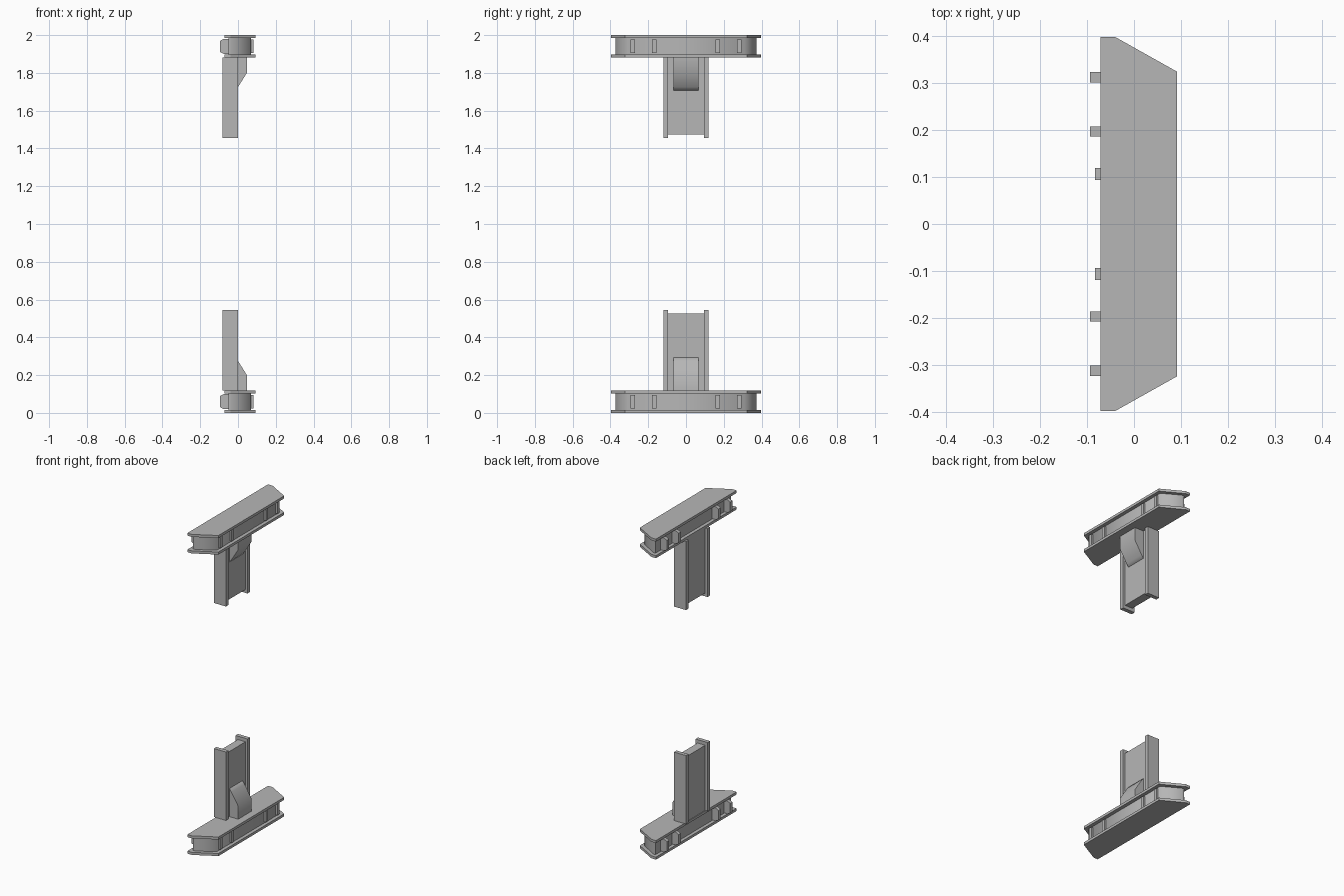
import bpy, bmesh
from math import radians
from mathutils import Matrix, Vector

cube = bpy.data.objects.get("Cube")
if cube:
    bpy.data.objects.remove(cube, do_unlink=True)

steel = bpy.data.materials.new("grey steel")
steel.use_nodes = True
steel.diffuse_color = (0.47, 0.47, 0.47, 1)
steel.node_tree.nodes["Principled BSDF"].inputs["Base Color"].default_value = steel.diffuse_color

# The upper assembly is the lower one turned half a turn about the x axis
FLIP = Matrix.Translation((0, 0, 2)) @ Matrix.Rotation(radians(180), 4, "X")


def prism(name, outline, axis, lo, hi, upper, smooth=False):
    """Extrude a 2D outline along y (outline in x, z) or z (outline in x, y)."""
    bm = bmesh.new()
    if axis == "z":
        points = [Vector((a, b, lo)) for a, b in outline]
        step = Vector((0, 0, hi - lo))
    else:
        points = [Vector((a, lo, b)) for a, b in outline]
        step = Vector((0, hi - lo, 0))
    face = bm.faces.new([bm.verts.new(p) for p in points])
    grown = bmesh.ops.extrude_face_region(bm, geom=[face])["geom"]
    bmesh.ops.translate(bm, vec=step, verts=[v for v in grown if isinstance(v, bmesh.types.BMVert)])
    bmesh.ops.recalc_face_normals(bm, faces=bm.faces)
    if upper:
        bm.transform(FLIP)
    mesh = bpy.data.meshes.new(name)
    bm.to_mesh(mesh)
    bm.free()
    mesh.materials.append(steel)
    obj = bpy.data.objects.new(name, mesh)
    bpy.context.collection.objects.link(obj)
    if smooth:
        bpy.ops.object.select_all(action="DESELECT")
        obj.select_set(True)
        bpy.context.view_layer.objects.active = obj
        bpy.ops.object.shade_smooth_by_angle(angle=radians(65))
    return obj


def rect(x0, x1, z0, z1):
    return [(x0, z0), (x1, z0), (x1, z1), (x0, z1)]


def tapered(back, corner_x, front, end, corner_y):
    """Long outline with its two front corners cut off."""
    half = [(back, end), (corner_x, end), (front, corner_y)]
    return half + [(x, -y) for x, y in reversed(half)]


PLATE = tapered(-0.071, -0.04, 0.092, 0.398, 0.324)
CORE = tapered(-0.05, -0.035, 0.07, 0.372, 0.31)
TAB = [(-0.045, 0.02), (-0.075, 0.02), (-0.094, 0.03), (-0.094, 0.09), (-0.075, 0.1), (-0.045, 0.1)]
WEDGE = [(-0.03, 0.11), (0.047, 0.11), (0.047, 0.2), (0, 0.275), (-0.015, 0.295), (-0.03, 0.295)]

for upper in (False, True):
    level = "upper" if upper else "lower"

    # Flat plates sandwiching a recessed core
    prism(f"{level}_outer_plate", PLATE, "z", 0, 0.016, upper)
    prism(f"{level}_inner_plate", PLATE, "z", 0.103, 0.119, upper)
    prism(f"{level}_core", CORE, "z", 0.016, 0.103, upper, smooth=True)

    # Channelled post with a wedge brace
    prism(f"{level}_post_web", rect(-0.067, -0.014, 0.119, 0.525), "y", -0.096, 0.096, upper)
    prism(f"{level}_wedge_brace", WEDGE, "y", -0.065, 0.065, upper, smooth=True)

    for side, sign in (("left", 1), ("right", -1)):
        a, b = sorted((sign * 0.094, sign * 0.119))
        prism(f"{level}_{side}_post_flange", rect(-0.083, 0, 0.119, 0.546), "y", a, b, upper)
        # Ribs on one long side, protruding tabs on the other
        for i, y in enumerate((0.168, 0.282)):
            prism(f"{level}_{side}_rib_{i}", rect(0.06, 0.082, 0.024, 0.095), "y",
                  sign * y - 0.011, sign * y + 0.011, upper)
        for i, y in enumerate((0.197, 0.312)):
            prism(f"{level}_{side}_tab_{i}", TAB, "y", sign * y - 0.011, sign * y + 0.011, upper)
